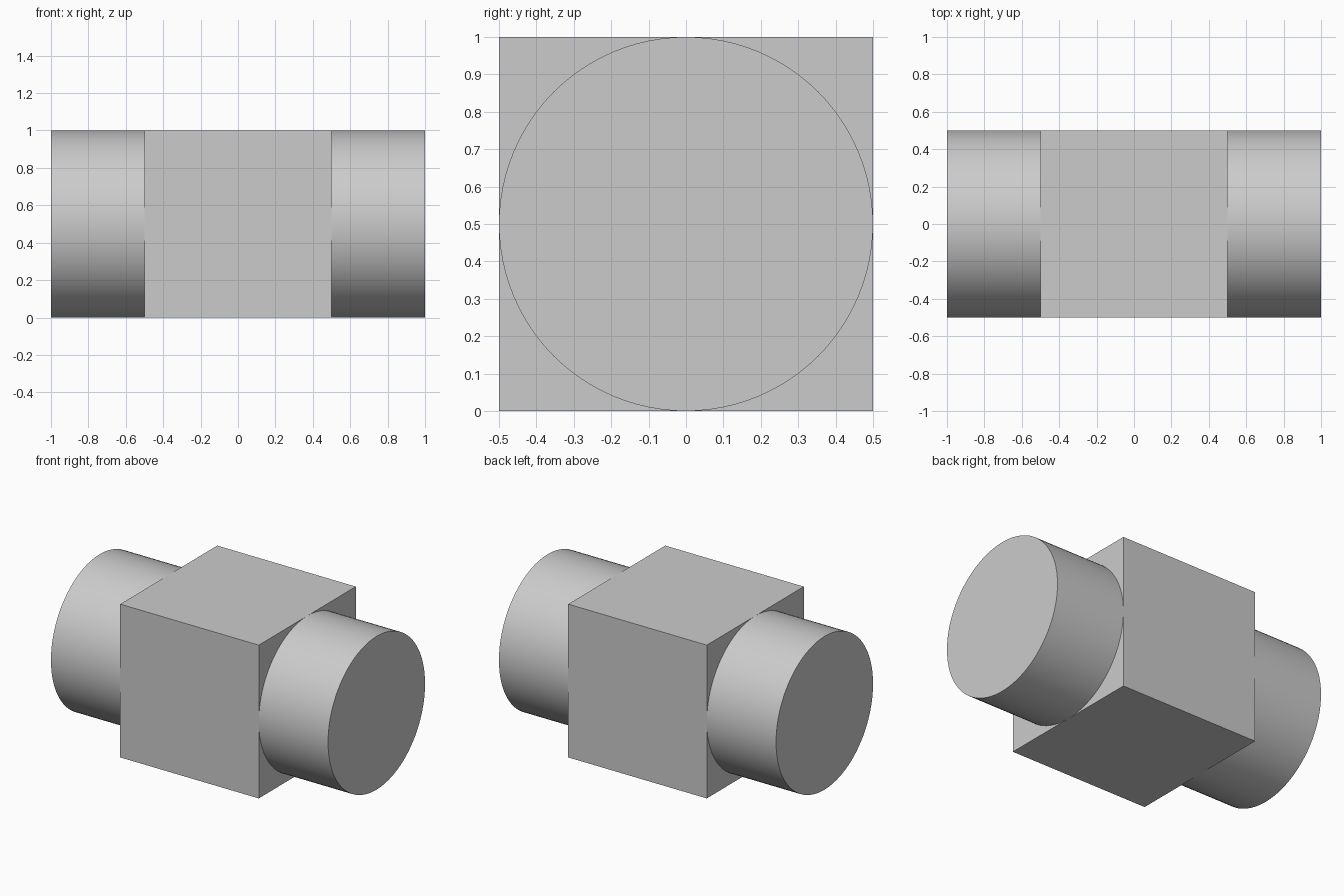
import bpy
from math import pi, radians

default = bpy.data.objects.get("Cube")
if default:
    bpy.data.objects.remove(default, do_unlink=True)

# Single plain grey for every part
grey = bpy.data.materials.new("light_grey")
grey.use_nodes = True
colour = (0.6, 0.6, 0.6, 1)
grey.diffuse_color = colour
grey.node_tree.nodes["Principled BSDF"].inputs["Base Color"].default_value = colour


def finish(name):
    obj = bpy.context.object
    obj.name = name
    obj.data.materials.append(grey)
    return obj


# Central cube
bpy.ops.mesh.primitive_cube_add(size=1, location=(0, 0, 0.5))
finish("centre_block")

# Round stub on each side, as wide as the cube
for name, side in (("left_stub", 1), ("right_stub", -1)):
    bpy.ops.mesh.primitive_cylinder_add(
        vertices=96, radius=0.5, depth=0.5,
        location=(side * 0.75, 0, 0.5), rotation=(0, side * pi / 2, 0))
    finish(name)
    bpy.ops.object.shade_smooth_by_angle(angle=radians(30))
